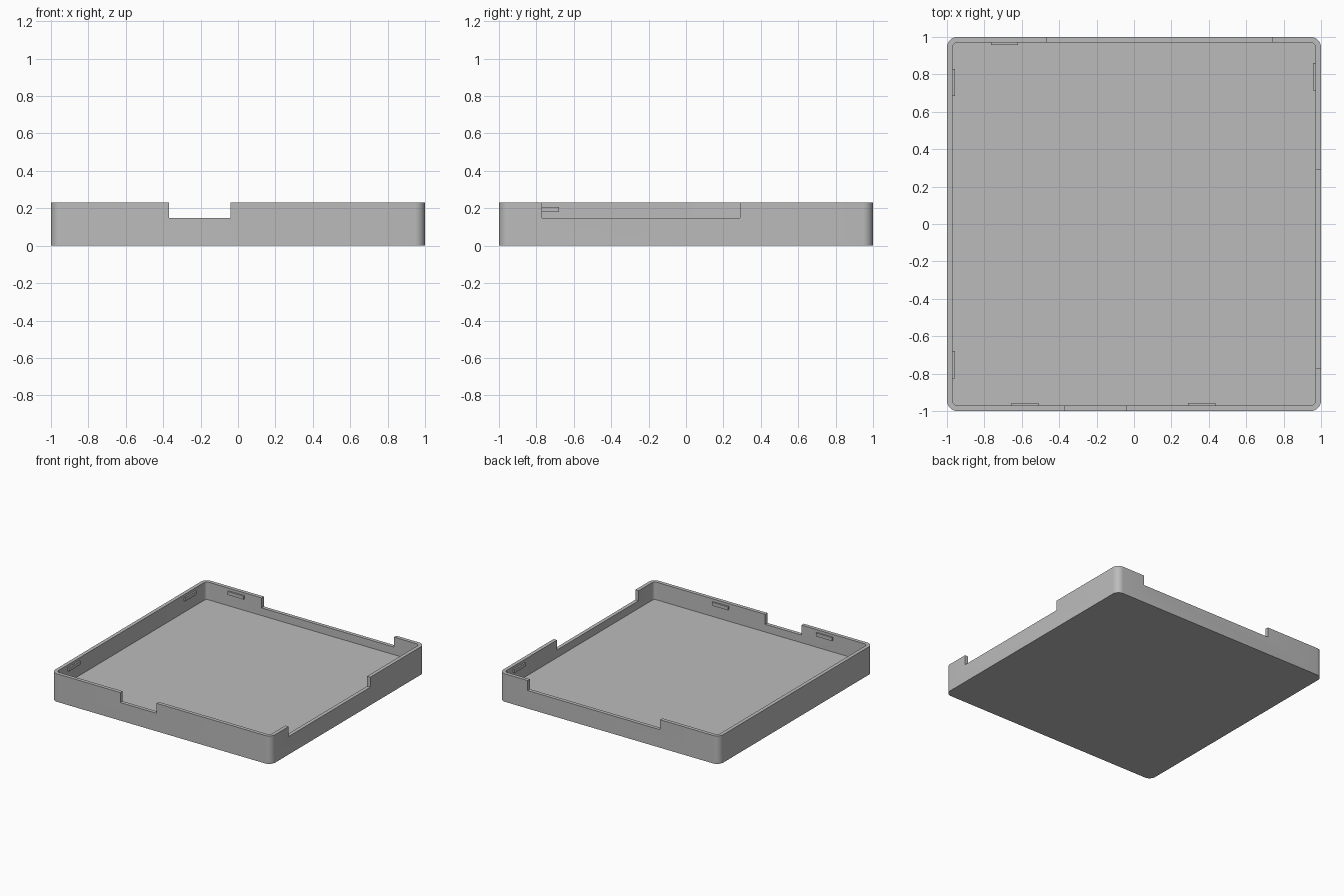
import bpy, bmesh, math
from mathutils import Vector

if "Cube" in bpy.data.objects:
    bpy.data.objects.remove(bpy.data.objects["Cube"], do_unlink=True)

HEIGHT = 0.23      # overall height
INNER = 0.97       # half width of the cavity
FLOOR = 0.085      # top of the floor slab
SLOT_Z = 0.148     # bottom of the wall cutouts

grey = bpy.data.materials.new("plain grey")
grey.use_nodes = True
colour = (0.5, 0.5, 0.5, 1)
grey.diffuse_color = colour
grey.node_tree.nodes["Principled BSDF"].inputs["Base Color"].default_value = colour


def box(name, low, high, radius=0):
    """Box between two corners, with optional rounded vertical edges."""
    low, high = Vector(low), Vector(high)
    bm = bmesh.new()
    bmesh.ops.create_cube(bm, size=1)
    for v in bm.verts:
        v.co = (low + high) / 2 + v.co * (high - low)
    if radius:
        upright = [e for e in bm.edges
                   if abs(e.verts[0].co.z - e.verts[1].co.z) > 0.01]
        bmesh.ops.bevel(bm, geom=upright, offset=radius, segments=8,
                        profile=0.5, affect='EDGES')
    mesh = bpy.data.meshes.new(name)
    bm.to_mesh(mesh)
    bm.free()
    obj = bpy.data.objects.new(name, mesh)
    bpy.context.collection.objects.link(obj)
    mesh.materials.append(grey)
    return obj


def wall_box(name, side, start, end, inner, outer, z0, z1):
    """Box on one wall; start and end run along the wall."""
    sign = 1 if side in ("left", "back") else -1
    a, b = sorted((sign * inner, sign * outer))
    if side in ("left", "right"):
        return box(name, (a, start, z0), (b, end, z1))
    return box(name, (start, a, z0), (end, b, z1))


# Tray shell
tray = box("tray", (-1, -1, 0), (1, 1, HEIGHT), 0.055)
cutters = [box("cavity_cutter", (-INNER, -INNER, FLOOR), (INNER, INNER, 0.4), 0.027)]

# Cutouts in the front, back and left walls
for side, start, end in (("front", -0.37, -0.04),
                         ("back", -0.465, 0.74),
                         ("left", -0.77, 0.29)):
    cutters.append(wall_box(side + "_cutout", side, start, end, 0.9, 1.1, SLOT_Z, 0.4))

bpy.context.view_layer.objects.active = tray
for cutter in cutters:
    cutter.hide_render = True
    mod = tray.modifiers.new(cutter.name, 'BOOLEAN')
    mod.operation = 'DIFFERENCE'
    mod.solver = 'EXACT'
    mod.object = cutter
    bpy.ops.object.modifier_apply(modifier=mod.name)
    bpy.data.objects.remove(cutter, do_unlink=True)

# Smooth corners, crisp rims
bpy.ops.object.select_all(action='DESELECT')
tray.select_set(True)
bpy.ops.object.shade_smooth_by_angle(angle=math.radians(30))

# Small snap ridges inside the walls
ridges = (("front", -0.655), ("front", 0.29), ("back", -0.765),
          ("right", -0.825), ("right", 0.685), ("left", 0.715))
for i, (side, start) in enumerate(ridges):
    wall_box(f"{side}_snap_ridge_{i + 1}", side, start, start + 0.145,
             0.957, 0.975, 0.18, 0.208)
